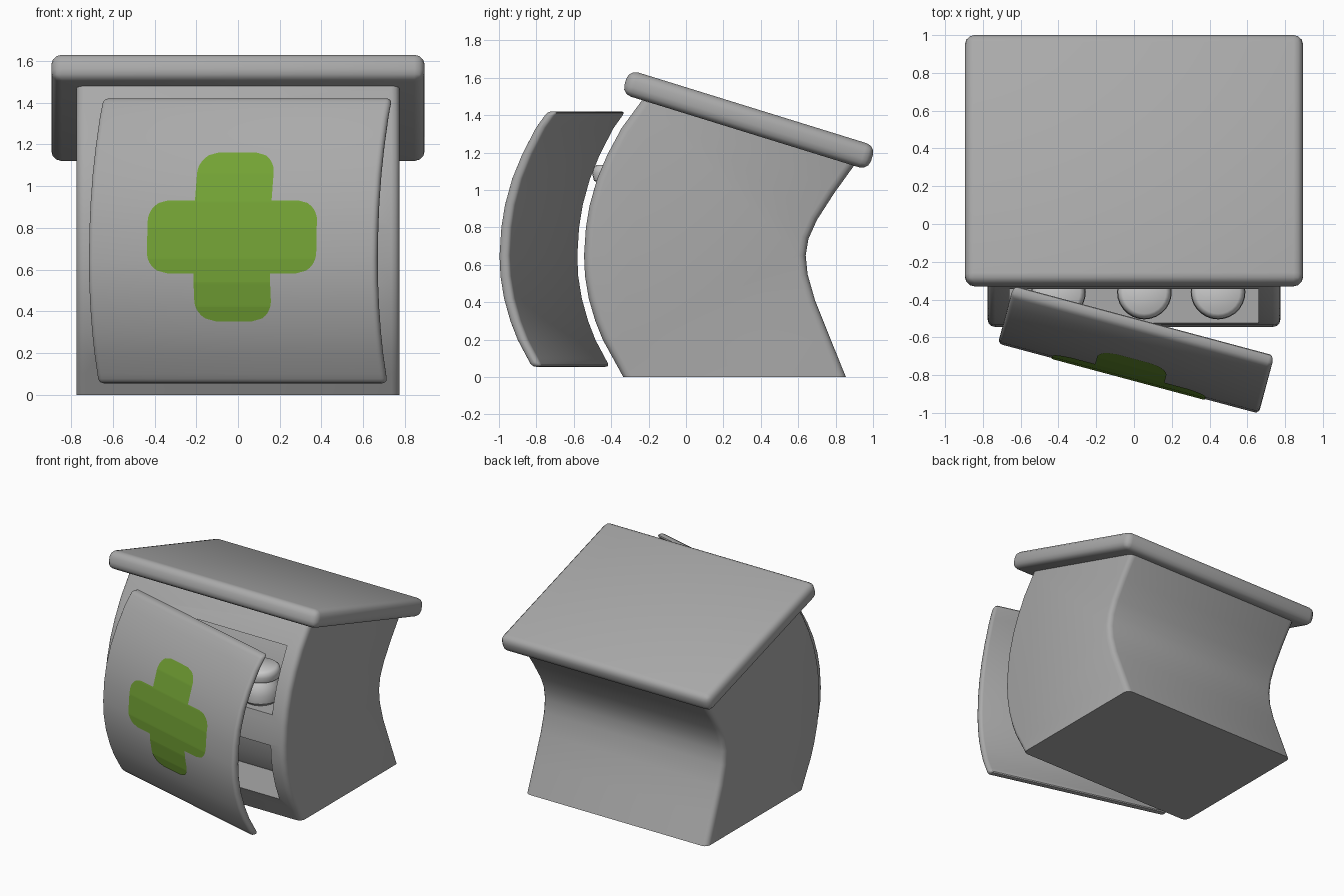
import bpy, bmesh, math
from mathutils import Matrix

if "Cube" in bpy.data.objects:
    bpy.data.objects.remove(bpy.data.objects["Cube"])


def material(name, rgb):
    m = bpy.data.materials.new(name)
    m.diffuse_color = (*rgb, 1)
    m.use_nodes = True
    m.node_tree.nodes["Principled BSDF"].inputs["Base Color"].default_value = m.diffuse_color
    return m


GREY = material("cabinet grey", (0.40, 0.40, 0.40))
LIGHT = material("jar light grey", (0.60, 0.60, 0.60))
GREEN = material("cross green", (0.17, 0.36, 0.035))

# Curved front of the cabinet as (y, z), bottom to top, and the hollow back
FRONT = [(-0.335, 0), (-0.39, 0.1), (-0.445, 0.2), (-0.485, 0.3), (-0.52, 0.42),
         (-0.54, 0.54), (-0.545, 0.65), (-0.535, 0.8), (-0.515, 0.92), (-0.475, 1.06),
         (-0.42, 1.19), (-0.345, 1.33), (-0.235, 1.48)]
BACK = [(0.905, 1.14), (0.79, 0.98), (0.70, 0.84), (0.655, 0.74), (0.64, 0.65),
        (0.65, 0.55), (0.69, 0.41), (0.77, 0.21), (0.855, 0)]


def front_y(z):
    for (ya, za), (yb, zb) in zip(FRONT, FRONT[1:]):
        if z <= zb:
            return ya + (yb - ya) * (z - za) / (zb - za)
    return FRONT[-1][0]


def curve(z0, z1, shift):
    zs = [z0] + [z for _, z in FRONT if z0 + 0.02 < z < z1 - 0.02] + [z1]
    return [(front_y(z) + shift, z) for z in zs]


def finish(name, bm, mat, smooth=True):
    me = bpy.data.meshes.new(name)
    bm.to_mesh(me)
    bm.free()
    me.materials.append(mat)
    ob = bpy.data.objects.new(name, me)
    bpy.context.collection.objects.link(ob)
    if smooth:
        smooth_object(ob)
    return ob


def smooth_object(ob):
    bpy.ops.object.select_all(action='DESELECT')
    ob.select_set(True)
    bpy.context.view_layer.objects.active = ob
    bpy.ops.object.shade_smooth_by_angle(angle=math.radians(40))


def prism(profile, x0, x1):
    bm = bmesh.new()
    a = [bm.verts.new((x0, y, z)) for y, z in profile]
    b = [bm.verts.new((x1, y, z)) for y, z in profile]
    n = len(a)
    bm.faces.new(a)
    bm.faces.new(b)
    for i in range(n):
        j = (i + 1) % n
        bm.faces.new((a[i], a[j], b[j], b[i]))
    bmesh.ops.recalc_face_normals(bm, faces=bm.faces)
    return bm


def round_edges(bm, width, keep):
    edges = [e for e in bm.edges if e.calc_face_angle(0) > 0.7 and keep(e)]
    bmesh.ops.bevel(bm, geom=edges, offset=width, segments=3, profile=0.5,
                    affect='EDGES', clamp_overlap=True)


# Body: curved profile with softened side edges
bm = prism(FRONT + BACK, -0.775, 0.775)
round_edges(bm, 0.04, lambda e: e.calc_length() < 0.5)
body = finish("cabinet_body", bm, GREY, smooth=False)

# Two shelf compartments cut into the front
for z0, z1 in ((0.18, 0.635), (0.865, 1.33)):
    hollow = [(-0.8, z1), (-0.8, z0)] + curve(z0, z1, 0.355)
    cutter = finish("shelf_cutter", prism(hollow, -0.66, 0.66), GREY, smooth=False)
    cutter.hide_render = True
    bpy.context.view_layer.objects.active = body
    mod = body.modifiers.new("shelf", 'BOOLEAN')
    mod.operation = 'DIFFERENCE'
    mod.solver = 'EXACT'
    mod.object = cutter
    bpy.ops.object.modifier_apply(modifier=mod.name)
    bpy.data.objects.remove(cutter)
smooth_object(body)

# Sloping roof slab
bm = bmesh.new()
bmesh.ops.create_cube(bm, size=1, matrix=Matrix.Diagonal((1.79, 1.38, 0.135, 1)))
round_edges(bm, 0.05, lambda e: True)
roof = finish("roof", bm, GREY)
roof.location = (0, 0.335, 1.375)
roof.rotation_euler.x = math.radians(-17.2)

# Curved door, hinged open on the left
WIDTH, THICK = 1.43, 0.06
HINGE = Matrix.Translation((-0.705, -0.575, 0)) @ Matrix.Rotation(math.radians(-15), 4, 'Z')
outer = curve(0.055, 1.42, 0.545 - THICK)
inner = curve(0.055, 1.42, 0.545)
bm = prism(outer + inner[::-1], 0, WIDTH)
round_edges(bm, 0.025, lambda e: True)
door = finish("door", bm, GREY)
door.matrix_world = HINGE


# Green cross: thin plate of strips following the door curve
def cross_half_width(d, wide):
    half, end, r = (0.42, 0.175, 0.1) if wide else (0.19, 0.405, 0.1)
    over = max(0, d - (end - r))
    return half - r + math.sqrt(max(0, r * r - over * over))


CX, CZ = WIDTH / 2, 0.757
rows = {-0.405 + 0.81 * i / 60 for i in range(61)}
rows |= {z - CZ for _, z in FRONT if abs(z - CZ) < 0.4} | {-0.175, 0.175}
rows = sorted(rows)
bm = bmesh.new()
for lo, hi in zip(rows, rows[1:]):
    if hi - lo < 1e-4:
        continue
    wide = abs(lo + hi) / 2 < 0.175
    quad = []
    for d, sides in ((lo, (-1, 1)), (hi, (1, -1))):
        w = cross_half_width(abs(d), wide)
        y = front_y(CZ + d) + 0.545 - THICK - 0.005
        quad += [bm.verts.new((CX + s * w, y, CZ + d)) for s in sides]
    bm.faces.new(quad)
bmesh.ops.remove_doubles(bm, verts=bm.verts, dist=1e-5)
cross = finish("green_cross", bm, GREEN)
cross.matrix_world = HINGE

# Lidded jars on the upper shelf
JAR = [(0, 0.865), (0.11, 0.865), (0.138, 0.89), (0.145, 0.95), (0.13, 1.01), (0.11, 1.04),
       (0.132, 1.05), (0.142, 1.09), (0.134, 1.12), (0.115, 1.135), (0, 1.135)]
for i, x in enumerate((-0.40, 0.055, 0.445)):
    bm = bmesh.new()
    vs = [bm.verts.new((r, 0, z)) for r, z in JAR]
    es = [bm.edges.new(p) for p in zip(vs, vs[1:])]
    bmesh.ops.spin(bm, geom=vs + es, cent=(0, 0, 0), axis=(0, 0, 1),
                   angle=math.tau, steps=28, use_merge=True)
    bmesh.ops.remove_doubles(bm, verts=bm.verts, dist=1e-5)
    bmesh.ops.recalc_face_normals(bm, faces=bm.faces)
    jar = finish(f"jar_{i + 1}", bm, LIGHT)
    jar.location = (x, -0.36, 0)
